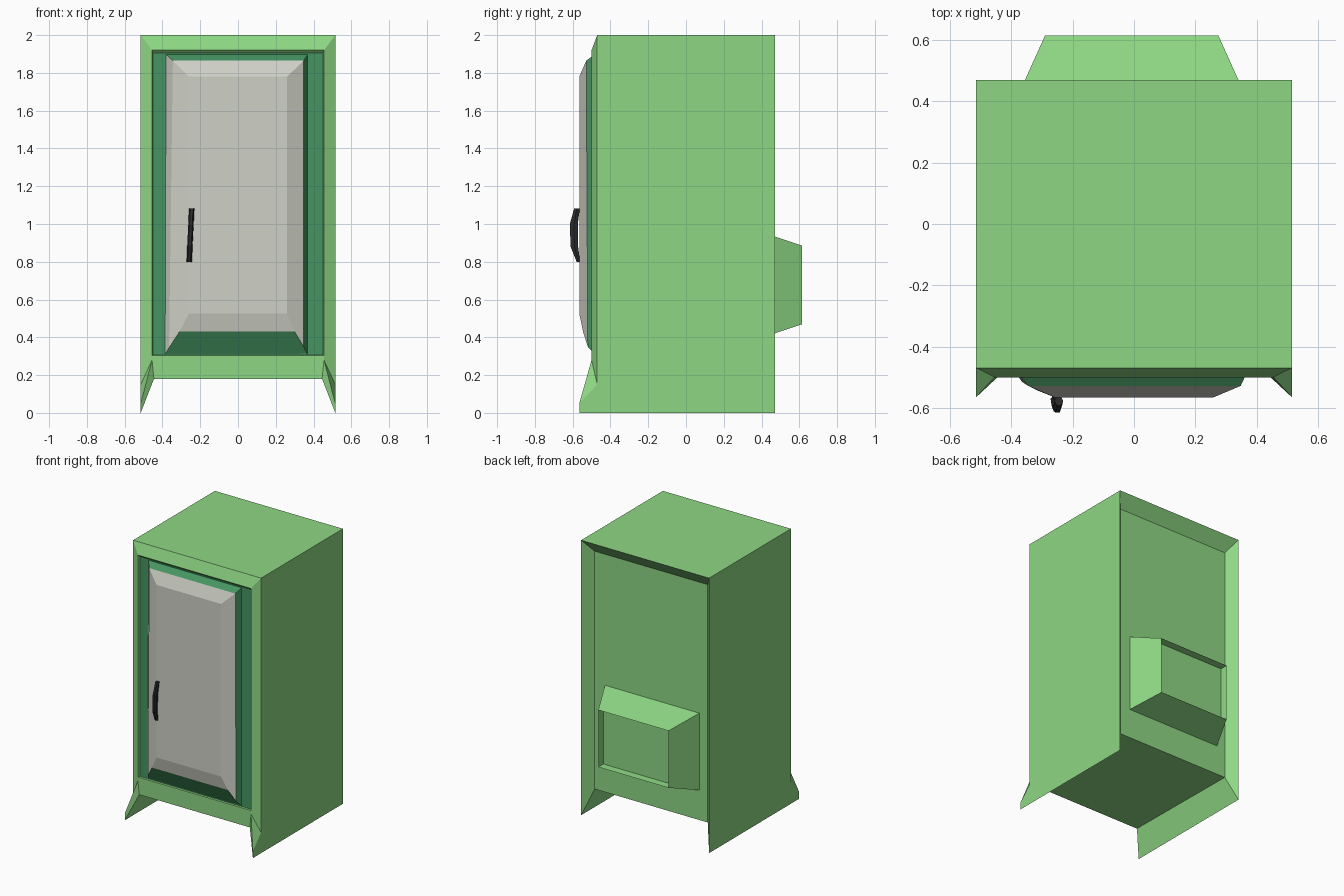
import bpy, bmesh
from math import cos, sin, pi

if "Cube" in bpy.data.objects:
    bpy.data.objects.remove(bpy.data.objects["Cube"])


def material(name, rgb):
    m = bpy.data.materials.new(name)
    m.diffuse_color = (*rgb, 1)
    m.use_nodes = True
    m.node_tree.nodes["Principled BSDF"].inputs["Base Color"].default_value = m.diffuse_color
    return m


LIGHT = material("light_green", (0.27, 0.68, 0.23))
DARK = material("dark_green", (0.06, 0.30, 0.12))
GREY = material("warm_grey", (0.62, 0.63, 0.56))
BLACK = material("black", (0.025, 0.025, 0.03))


def build(name, verts, faces, mats):
    """verts: key -> point; faces: (keys, material index)."""
    bm = bmesh.new()
    v = {k: bm.verts.new(p) for k, p in verts.items()}
    for keys, mi in faces:
        bm.faces.new([v[k] for k in keys]).material_index = mi
    bmesh.ops.recalc_face_normals(bm, faces=bm.faces)
    me = bpy.data.meshes.new(name)
    bm.to_mesh(me)
    bm.free()
    for m in mats:
        me.materials.append(m)
    ob = bpy.data.objects.new(name, me)
    bpy.context.collection.objects.link(ob)
    return ob


# Cabinet body: capitals are the right half, lower case the mirrored left half
half = {
    "T": (.515, -.47, 2), "E": (.515, -.47, .15), "F": (.515, -.565, .05),
    "G": (.515, -.565, 0), "H": (.515, .47, 0), "I": (.515, .47, 2),
    "A": (.455, -.5, 1.92), "B": (.455, -.5, .305), "C": (.455, -.5, .28),
    "D": (.445, -.5, .18), "J": (.455, .40, 1.91), "K": (.455, .40, .18),
    "P": (.45, -.485, 1.905), "Q": (.45, -.485, .306),
}
verts = dict(half)
verts.update({k.lower(): (-x, y, z) for k, (x, y, z) in half.items()})
# side wall, front rim, flared foot, back rim, skirt, door lip
sides = ["TEFGHI", "TABCE", "ECF", "FCDG", "IHKJ", "GDKH", "APQB"]
# top, rim, apron, floor, back rim, back panel, door lip
centre = ["TtiI", "TtaA", "BbcdDC", "DdkK", "IijJ", "JjkK", "AapP", "BbqQ"]
faces = [(f, 0) for s in sides for f in (s, s.swapcase())]
faces += [(f, 0) for f in centre] + [("PpqQ", 1)]
build("cabinet_body", verts, faces, [LIGHT, DARK])

# Raised door: base corners 1-4, middle ring a-f, front panel A-D
door = {
    "1": (-.39, -.48, .305), "2": (.37, -.48, .305),
    "3": (.37, -.48, 1.9), "4": (-.385, -.48, 1.9),
    "a": (-.31, -.545, .43), "b": (.30, -.545, .43), "c": (.348, -.52, .35),
    "d": (.348, -.528, 1.865), "e": (-.345, -.528, 1.865), "f": (-.365, -.515, .345),
    "A": (-.26, -.565, .525), "B": (.26, -.565, .525),
    "C": (.26, -.565, 1.78), "D": (-.26, -.565, 1.78),
}
build("door", door,
      [(f, 0) for f in ("ABCD", "ABba", "BCdcb", "CDed", "DAafe", "1fe4")]
      + [(f, 1) for f in ("12cbaf", "23dc", "34ed", "1234")], [GREY, DARK])


def loft(name, rings, mat):
    """Skin a stack of equal rings and cap both ends."""
    n = len(rings[0])
    vs = {(i, j): p for i, r in enumerate(rings) for j, p in enumerate(r)}
    fs = [([(i, j), (i, (j + 1) % n), (i + 1, (j + 1) % n), (i + 1, j)], 0)
          for i in range(len(rings) - 1) for j in range(n)]
    fs += [([(i, j) for j in range(n)], 0) for i in (0, len(rings) - 1)]
    return build(name, vs, fs, [mat])


def rect(y, x0, x1, z0, z1):
    return [(x0, y, z0), (x1, y, z0), (x1, y, z1), (x0, y, z1)]


# Tapered box on the back with a sunken end
loft("rear_box", [
    rect(.40, -.387, .372, .397, .957),
    rect(.615, -.29, .275, .47, .885),
    rect(.56, -.288, .273, .472, .883)], LIGHT)

# Bent door handle: z, centre x, centre y, half depth
stations = [(.80, -.258, -.570, .009), (.88, -.255, -.591, .020),
            (1.0, -.249, -.594, .021), (1.083, -.245, -.577, .015)]
loft("door_handle", [
    [(x + .014 * cos(k * pi / 3), y + d * sin(k * pi / 3) / sin(pi / 3), z)
     for k in range(6)] for z, x, y, d in stations], BLACK)
